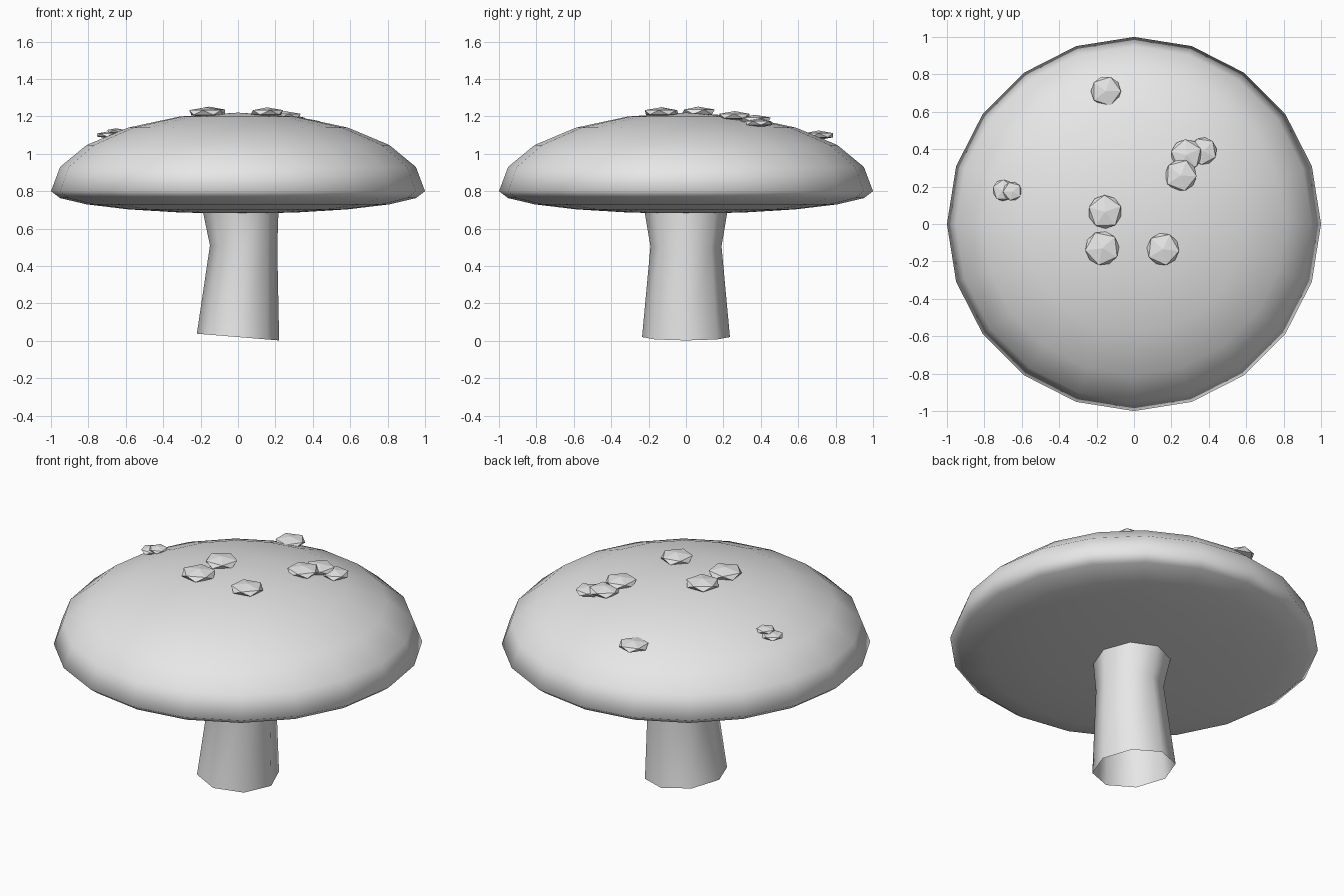
import bpy, bmesh
from math import cos, sin, pi
from mathutils import Matrix

cube = bpy.data.objects.get("Cube")
if cube:
    bpy.data.objects.remove(cube)

# One plain grey for everything
grey = bpy.data.materials.new("light_grey")
grey.use_nodes = True
COLOUR = (0.8, 0.8, 0.8, 1)
grey.diffuse_color = COLOUR
grey.node_tree.nodes["Principled BSDF"].inputs["Base Color"].default_value = COLOUR

RIM, DOME, BELLY = 0.80, 0.42, 0.12


def finish(name, bm, smooth):
    mesh = bpy.data.meshes.new(name)
    for face in bm.faces:
        face.smooth = smooth
    bm.to_mesh(mesh)
    bm.free()
    mesh.materials.append(grey)
    obj = bpy.data.objects.new(name, mesh)
    bpy.context.collection.objects.link(obj)
    return obj


# Cap: sphere with a tall dome and a shallow underside
bm = bmesh.new()
bmesh.ops.create_uvsphere(bm, u_segments=20, v_segments=10, radius=1)
for v in bm.verts:
    v.co.z = RIM + v.co.z * (DOME if v.co.z > 0 else BELLY)
finish("cap", bm, True)

# Stem: open eight-sided tube, pinched near the top and cut at a slant below
# ring: centre x, centre z, x radius, y radius, rise towards the left side
STEM = [
    (0.0, 0.02, 0.22, 0.235, -0.018),
    (0.03, 0.505, 0.18, 0.19, -0.005),
    (0.01, 0.74, 0.208, 0.23, 0.0),
]
SIDES = 8
bm = bmesh.new()
rings = []
for cx, cz, rx, ry, tilt in STEM:
    ring = []
    for i in range(SIDES):
        a = 2 * pi * i / SIDES
        ring.append(bm.verts.new((cx + rx * cos(a), ry * sin(a), cz + tilt * cos(a))))
    rings.append(ring)
for low, high in zip(rings, rings[1:]):
    for i in range(SIDES):
        j = (i + 1) % SIDES
        bm.faces.new((low[i], low[j], high[j], high[i]))
finish("stem", bm, True)

# Spots: flattened faceted lumps resting on the dome (x, y, radius)
SPOTS = [
    (-0.15, 0.71, 0.09),
    (0.28, 0.37, 0.093),
    (0.37, 0.39, 0.082),
    (0.25, 0.26, 0.095),
    (-0.155, 0.065, 0.1),
    (-0.17, -0.13, 0.102),
    (0.155, -0.135, 0.097),
    (-0.70, 0.18, 0.064),
    (-0.65, 0.175, 0.056),
]
for n, (x, y, r) in enumerate(SPOTS):
    z = RIM + DOME * (1 - x * x - y * y) ** 0.5 + 0.01
    bm = bmesh.new()
    bmesh.ops.create_icosphere(bm, subdivisions=1, radius=r)
    place = (Matrix.Translation((x, y, z)) @ Matrix.Diagonal((1, 1, 0.28, 1))
             @ Matrix.Rotation(n * 0.4, 4, "Z"))
    bmesh.ops.transform(bm, matrix=place, verts=bm.verts)
    finish(f"spot_{n + 1}", bm, False)
